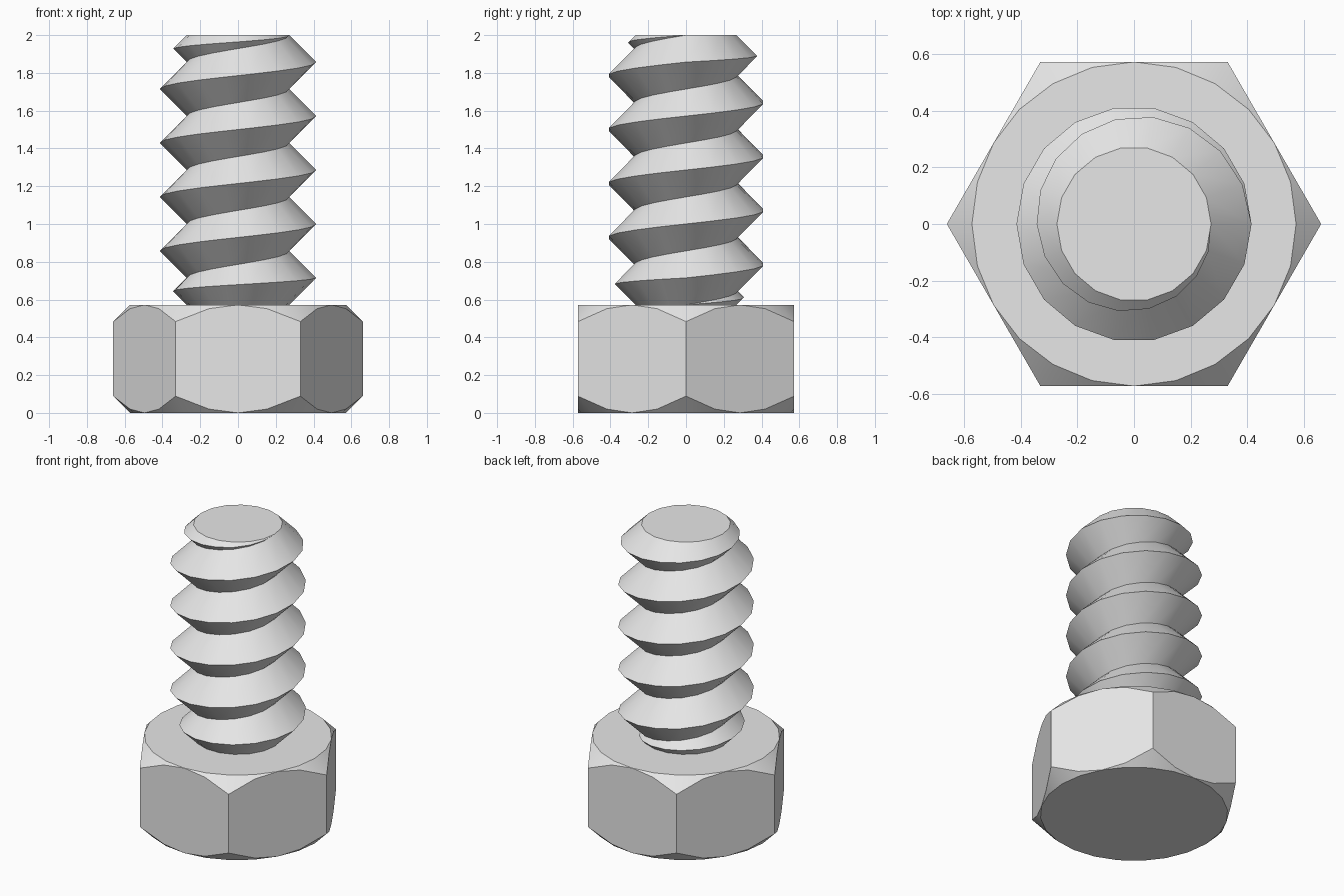
import bpy
import bmesh
from math import cos, sin, pi, radians

cube = bpy.data.objects.get("Cube")
if cube:
    bpy.data.objects.remove(cube, do_unlink=True)

HEAD_H = 0.572        # head height, also the hexagon's apothem
TOP = 2.0
TURNS = 5             # full threads between head and tip
PITCH = (TOP - HEAD_H) / TURNS
ROOT = 0.272          # shaft radius at the thread root
SEGS = 18             # thread steps per turn
CAP_SEGS = 24         # sides of the chamfer circle

steel = bpy.data.materials.new("light_grey_metal")
steel.use_nodes = True
grey = (0.8, 0.8, 0.8, 1)
steel.diffuse_color = grey
steel.node_tree.nodes["Principled BSDF"].inputs["Base Color"].default_value = grey


def polar(r, angle, z):
    return (r * cos(angle), r * sin(angle), z)


def finish(bm, name):
    bmesh.ops.remove_doubles(bm, verts=bm.verts, dist=0.0005)
    bmesh.ops.recalc_face_normals(bm, faces=bm.faces)
    mesh = bpy.data.meshes.new(name)
    bm.to_mesh(mesh)
    bm.free()
    mesh.materials.append(steel)
    obj = bpy.data.objects.new(name, mesh)
    bpy.context.collection.objects.link(obj)
    bpy.ops.object.select_all(action="DESELECT")
    obj.select_set(True)
    bpy.context.view_layer.objects.active = obj
    bpy.ops.object.shade_smooth_by_angle(angle=radians(30))


def hex_head():
    bm = bmesh.new()
    cap_low, rim_low, rim_high, cap_high = [], [], [], []
    for i in range(CAP_SEGS):
        a = 2 * pi * i / CAP_SEGS
        # angle from the middle of the nearest hexagon side
        off = (a % (pi / 3)) - pi / 6
        r = HEAD_H / cos(off)
        drop = r - HEAD_H         # 45 degree conical chamfer
        cap_low.append(bm.verts.new(polar(HEAD_H, a, 0)))
        rim_low.append(bm.verts.new(polar(r, a, drop)))
        rim_high.append(bm.verts.new(polar(r, a, HEAD_H - drop)))
        cap_high.append(bm.verts.new(polar(HEAD_H, a, HEAD_H)))
    bm.faces.new(cap_low)
    bm.faces.new(cap_high)
    # chamfers
    for lo, hi in ((cap_low, rim_low), (rim_high, cap_high)):
        for i in range(CAP_SEGS):
            j = (i + 1) % CAP_SEGS
            bm.faces.new((lo[i], lo[j], hi[j], hi[i]))
    # six flat sides with curved upper and lower edges
    per = CAP_SEGS // 6
    for s in range(6):
        ids = [(s * per + k) % CAP_SEGS for k in range(per + 1)]
        bm.faces.new([rim_low[i] for i in ids] + [rim_high[i] for i in reversed(ids)])
    finish(bm, "hex_head")


def threaded_shaft():
    bm = bmesh.new()
    rows = []
    # V-shaped section swept up a helix, narrowing to nothing at both ends
    for k in range((TURNS + 1) * SEGS + 1):
        t = k / SEGS
        a = 2 * pi * t
        low = max(HEAD_H, HEAD_H + PITCH * (t - 1))
        high = min(TOP, HEAD_H + PITCH * t)
        half = (high - low) / 2
        rows.append([bm.verts.new(polar(ROOT, a, low)),
                     bm.verts.new(polar(ROOT + half, a, low + half)),
                     bm.verts.new(polar(ROOT, a, high))])
    for p, q in zip(rows, rows[1:]):
        for c in range(2):
            bm.faces.new((p[c], q[c], q[c + 1], p[c + 1]))
    # flat tip and base
    bm.faces.new([row[2] for row in rows[-SEGS - 1:-1]])
    bm.faces.new([row[0] for row in rows[:SEGS]])
    finish(bm, "threaded_shaft")


hex_head()
threaded_shaft()
